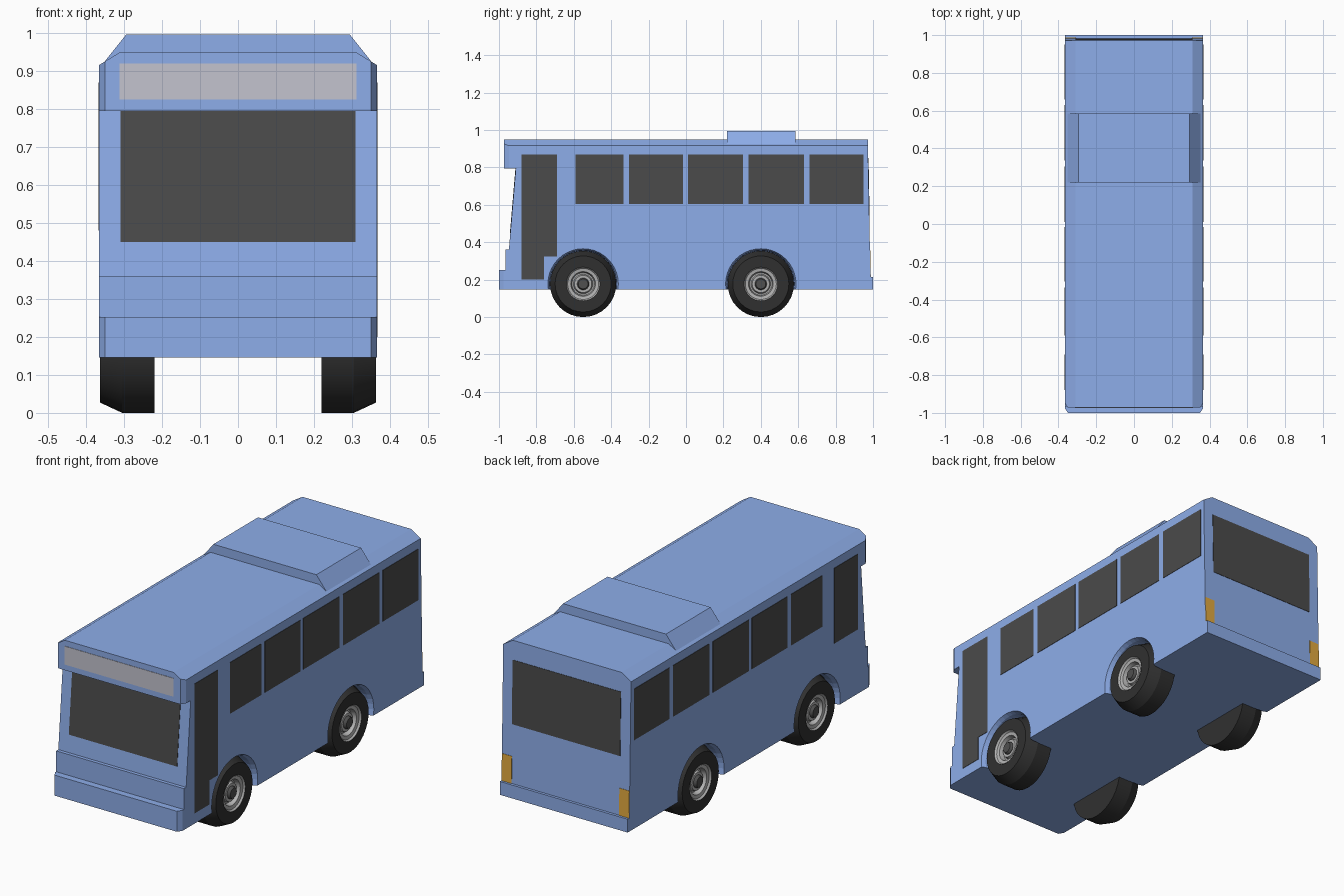
import bpy, bmesh, math
from mathutils import Vector, Matrix

if "Cube" in bpy.data.objects:
    bpy.data.objects.remove(bpy.data.objects["Cube"])


def material(name, rgb):
    m = bpy.data.materials.new(name)
    m.diffuse_color = (*rgb, 1)
    m.use_nodes = True
    m.node_tree.nodes["Principled BSDF"].inputs["Base Color"].default_value = m.diffuse_color
    return m


BLUE = material("blue_paint", (0.27, 0.42, 0.82))
GLASS = material("dark_glass", (0.07, 0.07, 0.07))
SIGN = material("sign_panel", (0.55, 0.55, 0.62))
AMBER = material("amber", (0.75, 0.40, 0.05))
RUBBER = material("rubber", (0.03, 0.03, 0.03))
METAL = material("metal", (0.45, 0.45, 0.45))
HUB = material("hub_dark", (0.08, 0.08, 0.08))
W = 0.366


def finish(name, bm, mat):
    bmesh.ops.recalc_face_normals(bm, faces=bm.faces)
    me = bpy.data.meshes.new(name)
    bm.to_mesh(me)
    bm.free()
    me.materials.append(mat)
    ob = bpy.data.objects.new(name, me)
    bpy.context.collection.objects.link(ob)
    return ob


def prism_mesh(pts, vec):
    bm = bmesh.new()
    face = bm.faces.new([bm.verts.new(p) for p in pts])
    ext = bmesh.ops.extrude_face_region(bm, geom=[face], use_keep_orig=True)
    verts = [g for g in ext["geom"] if isinstance(g, bmesh.types.BMVert)]
    bmesh.ops.translate(bm, verts=verts, vec=vec)
    return bm


def prism(name, pts, vec, mat):
    return finish(name, prism_mesh(pts, vec), mat)


def slope_roof_edges(bm):
    # Slice the long roof edges at an angle and close the cuts
    for s in (-1, 1):
        res = bmesh.ops.bisect_plane(
            bm, geom=bm.verts[:] + bm.edges[:] + bm.faces[:], dist=1e-5,
            plane_co=(s * W, 0, 0.916), plane_no=(s * 0.034, 0, 0.055),
            clear_outer=True)
        edges = [e for e in bm.edges if e.is_boundary]
        bmesh.ops.edgeloop_fill(bm, edges=edges)


def lathe(name, profile, y, z, side, mat, steps=32):
    bm = bmesh.new()
    vs = [bm.verts.new((side * x, 0, r)) for x, r in profile]
    es = [bm.edges.new(p) for p in zip(vs, vs[1:])]
    bmesh.ops.spin(bm, geom=vs + es, cent=(0, 0, 0), axis=(1, 0, 0),
                   angle=math.tau, steps=steps)
    bmesh.ops.remove_doubles(bm, verts=bm.verts, dist=1e-4)
    bmesh.ops.translate(bm, verts=bm.verts, vec=(0, y, z))
    return finish(name, bm, mat)


# Main hull from its side profile
side_profile = [(-0.965, 0.146), (-0.965, 0.36), (-0.947, 0.36), (-0.91, 0.795),
                (-0.91, 0.95), (0.972, 0.95), (0.986, 0.215), (1.0, 0.215), (1.0, 0.146)]
bm = prism_mesh([(-W, y, z) for y, z in side_profile], (2 * W, 0, 0))
slope_roof_edges(bm)
body = finish("body", bm, BLUE)

# Wheel arches cut into both sides
AXLES = {"front": -0.55, "rear": 0.40}
for y in AXLES.values():
    for s in (-1, 1):
        cutter = lathe("arch_cutter", [(0.29, 0), (0.29, 0.178), (0.345, 0.18),
                                       (0.37, 0.19), (0.37, 0)], y, 0.177, s, BLUE, 40)
        cutter.hide_render = True
        mod = body.modifiers.new("arch", 'BOOLEAN')
        mod.operation, mod.solver, mod.object = 'DIFFERENCE', 'EXACT', cutter
        bpy.context.view_layer.objects.active = body
        bpy.ops.object.modifier_apply(modifier=mod.name)
        bpy.data.objects.remove(cutter)


# Front bumper and sign visor with clipped corners
def nose(y0, y1, z):
    return [(-W, y1, z), (-W, y0 + 0.025, z), (-0.35, y0, z),
            (0.35, y0, z), (W, y0 + 0.025, z), (W, y1, z)]


prism("front_bumper", nose(-1.0, -0.964, 0.146), (0, 0, 0.106), BLUE)
bm = prism_mesh(nose(-0.972, -0.909, 0.795), (0, 0, 0.155))
slope_roof_edges(bm)
finish("sign_visor", bm, BLUE)

# Roof pod
prism("roof_pod", [(-0.354, 0.22, 0.922), (-0.295, 0.22, 0.996),
                   (0.295, 0.22, 0.996), (0.354, 0.22, 0.922)], (0, 0.365, 0), BLUE)

# Side windows and doors
windows = [(-0.59, -0.335), (-0.305, -0.015), (0.01, 0.305), (0.335, 0.63), (0.66, 0.95)]
for s, label in ((-1, "left"), (1, "right")):
    for i, (a, b) in enumerate(windows):
        prism(f"{label}_window_{i + 1}",
              [(s * (W - 0.003), y, z) for y, z in
               ((a, 0.605), (b, 0.605), (b, 0.87), (a, 0.87))], (s * 0.005, 0, 0), GLASS)
door = [(-0.88, 0.2), (-0.76, 0.2), (-0.76, 0.325), (-0.69, 0.325), (-0.69, 0.87), (-0.88, 0.87)]
prism("door_glass", [(W - 0.003, y, z) for y, z in door], (0.005, 0, 0), GLASS)
prism("driver_window", [(-W + 0.003, y, z) for y, z in
                        ((-0.88, 0.48), (-0.69, 0.48), (-0.69, 0.87), (-0.88, 0.87))],
      (-0.005, 0, 0), GLASS)


# Panels on the front and rear, following the wall slope
def end_panel(name, x0, x1, z0, z1, wall, out, mat):
    pts = [(x, wall(z) - out * 0.003, z) for x, z in ((x0, z0), (x1, z0), (x1, z1), (x0, z1))]
    prism(name, pts, (0, out * 0.005, 0), mat)


def front_wall(z):
    return -0.947 + 0.037 * (z - 0.36) / 0.435


def rear_wall(z):
    return 0.986 - 0.014 * (z - 0.215) / 0.735


end_panel("windscreen", -0.31, 0.31, 0.45, 0.795, front_wall, -1, GLASS)
end_panel("rear_window", -0.31, 0.31, 0.52, 0.85, rear_wall, 1, GLASS)
end_panel("destination_sign", -0.312, 0.312, 0.825, 0.92, lambda z: -0.972, -1, SIGN)
for s, label in ((-1, "left"), (1, "right")):
    end_panel(label + "_headlight", s * 0.21, s * 0.344, 0.2, 0.251, lambda z: -0.9975, -1, AMBER)
    end_panel(label + "_tail_light", s * 0.308, s * 0.365, 0.215, 0.355, rear_wall, 1, AMBER)

# Wheels: tyre, stepped rim and hub cap
tyre = [(0.22, 0), (0.22, 0.177), (0.305, 0.177), (0.363, 0.15), (0.363, 0.09), (0.32, 0.09), (0.32, 0)]
rim = [(0.32, 0.09), (0.364, 0.09), (0.355, 0.083), (0.352, 0.066), (0.327, 0.06),
       (0.327, 0.052), (0.345, 0.046), (0.345, 0.03)]
hub = [(0.327, 0.032), (0.35, 0.032), (0.36, 0.026), (0.36, 0)]
bpy.ops.object.select_all(action='DESELECT')
for axle, y in AXLES.items():
    for s, label in ((-1, "left"), (1, "right")):
        for part, prof, mat in (("tyre", tyre, RUBBER), ("rim", rim, METAL), ("hub", hub, HUB)):
            ob = lathe(f"{axle}_{label}_{part}", prof, y, 0.177, s, mat)
            ob.select_set(True)
            bpy.context.view_layer.objects.active = ob
bpy.ops.object.shade_smooth_by_angle(angle=math.radians(20))
